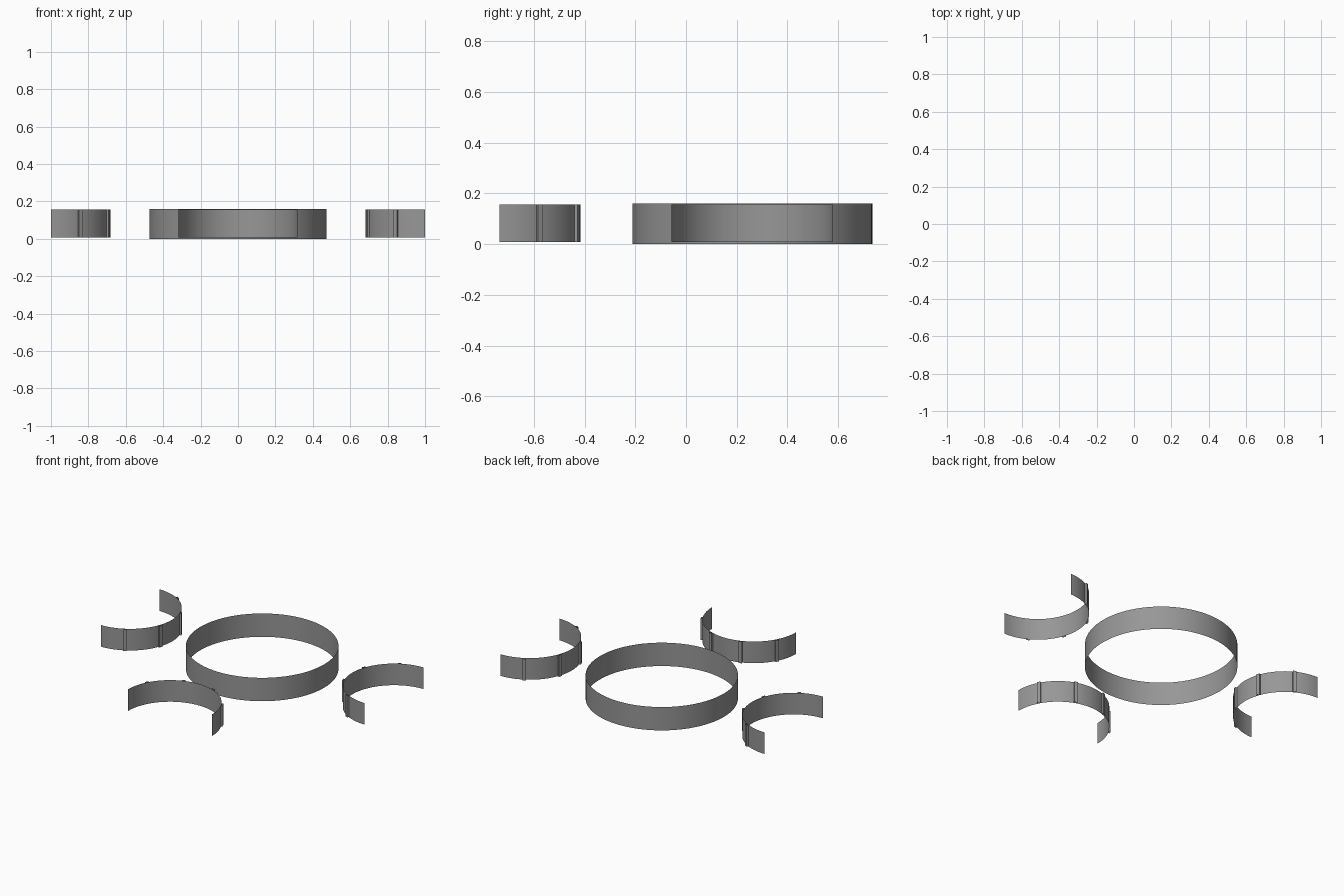
import bpy, math

if "Cube" in bpy.data.objects:
    bpy.data.objects.remove(bpy.data.objects["Cube"])

# dark grey for every part
grey = bpy.data.materials.new("dark_grey")
grey.diffuse_color = (0.31, 0.31, 0.31, 1)
grey.use_nodes = True
grey.node_tree.nodes["Principled BSDF"].inputs["Base Color"].default_value = grey.diffuse_color

def wall(name, pts, z0, z1, closed=False):
    """Thin upright wall following a plan outline."""
    n = len(pts)
    verts = [(x, y, z) for z in (z0, z1) for x, y in pts]
    faces = [(i, (i + 1) % n, n + (i + 1) % n, n + i)
             for i in range(n if closed else n - 1)]
    me = bpy.data.meshes.new(name)
    me.from_pydata(verts, [], faces)
    me.materials.append(grey)
    ob = bpy.data.objects.new(name, me)
    bpy.context.collection.objects.link(ob)
    bpy.context.view_layer.objects.active = ob
    ob.select_set(True)
    bpy.ops.object.shade_smooth_by_angle(angle=math.radians(30))
    ob.select_set(False)
    return ob

def polar(cx, cy, pts):
    return [(cx + d * math.cos(a), cy + d * math.sin(a)) for a, d in pts]

# central full ring
CY, R = 0.262, 0.473
wall("center_ring", polar(0, CY, [(2 * math.pi * i / 96, R) for i in range(96)]),
     0.0, 0.16, closed=True)

# three half rings bulging towards the central ring, each with four outer ribs
r, rib_half, rib_out = 0.319, math.radians(1.9), 0.012
Z0, Z1 = 0.008, 0.156
for side, cx, cy, turn in (("left", -1, CY, 0), ("right", 1, CY, 180),
                           ("front", 0, -0.735, 90)):
    wall(side + "_half_ring",
         polar(cx, cy, [(math.radians(turn - 90 + 3 * i), r) for i in range(61)]), Z0, Z1)
    for k, deg in enumerate((-61, -20, 20, 61), 1):
        a = math.radians(turn + deg)
        lo, hi = a - rib_half, a + rib_half
        wall(f"{side}_rib_{k}",
             polar(cx, cy, [(lo, r), (lo, r + rib_out), (hi, r + rib_out), (hi, r)]),
             Z0, Z1, closed=True)
